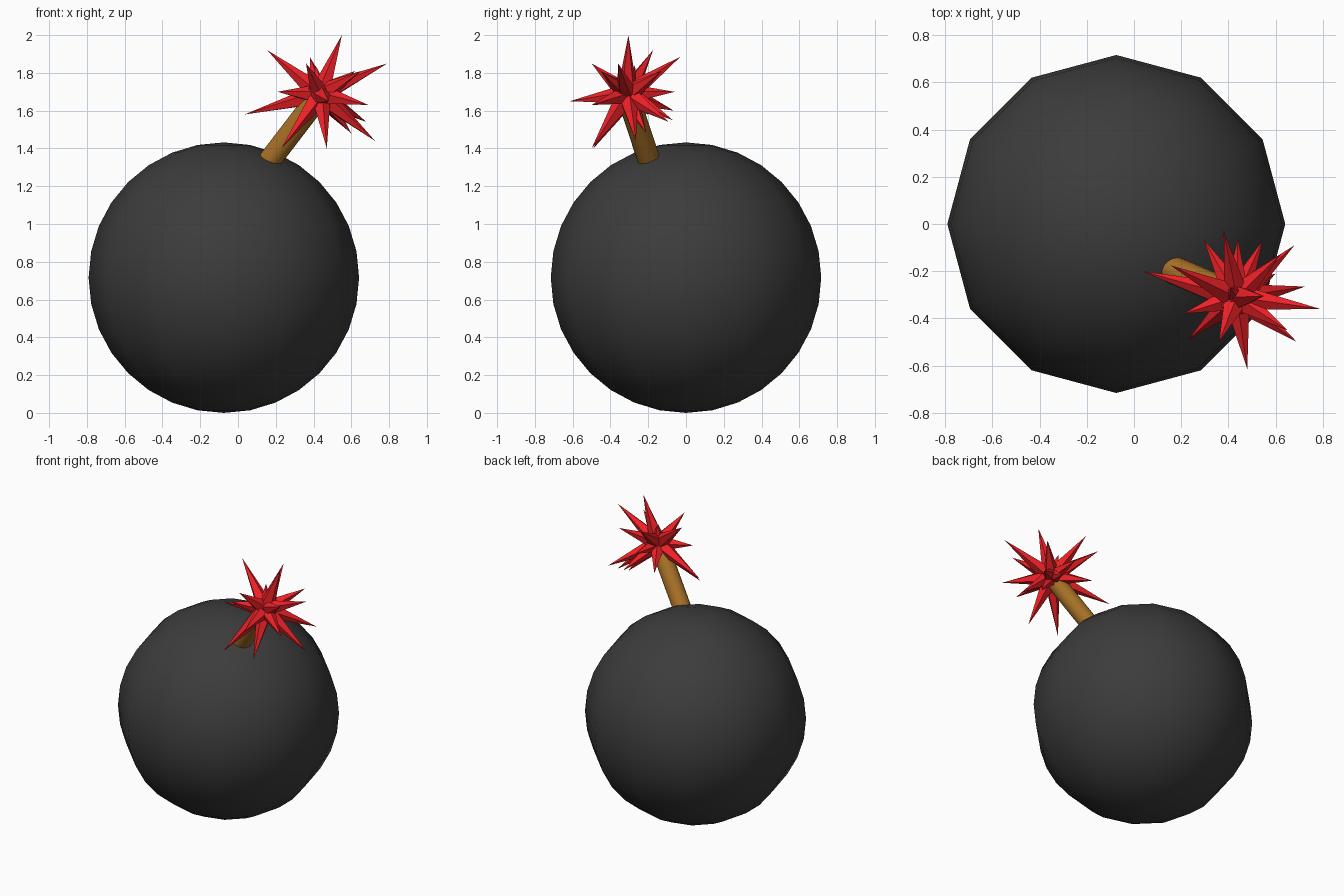
import bpy, bmesh, math
from mathutils import Vector, Matrix

if "Cube" in bpy.data.objects:
    bpy.data.objects.remove(bpy.data.objects["Cube"])


def material(name, color):
    m = bpy.data.materials.new(name)
    m.diffuse_color = (*color, 1)
    m.use_nodes = True
    m.node_tree.nodes["Principled BSDF"].inputs["Base Color"].default_value = m.diffuse_color
    return m


charcoal = material("charcoal", (0.045, 0.045, 0.045))
brown = material("brown", (0.40, 0.17, 0.02))
red = material("red", (0.85, 0.015, 0.02))


def finish(name, bm, mat, smooth):
    me = bpy.data.meshes.new(name)
    bmesh.ops.recalc_face_normals(bm, faces=bm.faces)
    bm.to_mesh(me)
    bm.free()
    me.materials.append(mat)
    ob = bpy.data.objects.new(name, me)
    bpy.context.collection.objects.link(ob)
    if smooth:
        bpy.ops.object.select_all(action='DESELECT')
        bpy.context.view_layer.objects.active = ob
        ob.select_set(True)
        bpy.ops.object.shade_smooth_by_angle(angle=math.radians(40))
    return ob


def add_cone(bm, start, end, r1, r2, sides):
    d = end - start
    mat = (Matrix.Translation((start + end) / 2)
           @ d.to_track_quat('Z', 'Y').to_matrix().to_4x4())
    bmesh.ops.create_cone(bm, cap_ends=True, segments=sides, radius1=r1,
                          radius2=r2, depth=d.length, matrix=mat)


# Round body: 12 segments, 16 rings
bm = bmesh.new()
bmesh.ops.create_uvsphere(bm, u_segments=12, v_segments=16, radius=0.716,
                          matrix=Matrix.Translation((-0.075, 0, 0.716)))
finish("body", bm, charcoal, True)

# Slanted fuse
spark = Vector((0.435, -0.31, 1.685))
bm = bmesh.new()
add_cone(bm, Vector((0.155, -0.19, 1.32)), spark, 0.06, 0.06, 16)
finish("fuse", bm, brown, True)

# Spark: small core with pointed spikes
tips = [
    (0.55, -0.305, 2.0), (0.155, -0.175, 1.92), (0.79, -0.36, 1.85),
    (0.035, -0.20, 1.58), (0.725, -0.265, 1.44), (0.47, -0.50, 1.40),
    (0.23, -0.49, 1.40), (0.69, -0.50, 1.63), (0.48, -0.615, 1.65),
    (0.38, -0.03, 1.885), (0.68, -0.09, 1.54), (0.36, -0.50, 1.85),
    (0.295, -0.065, 1.60), (0.545, -0.07, 1.55), (0.44, -0.06, 1.70),
    (0.62, -0.13, 1.81), (0.60, -0.21, 1.48), (0.41, -0.27, 1.84),
    (0.21, -0.38, 1.70), (0.65, -0.45, 1.81),
]
bm = bmesh.new()
bmesh.ops.create_icosphere(bm, subdivisions=1, radius=0.085,
                           matrix=Matrix.Translation(spark))
for t in tips:
    add_cone(bm, spark, Vector(t), 0.058, 0.0, 5)
finish("spark", bm, red, False)
